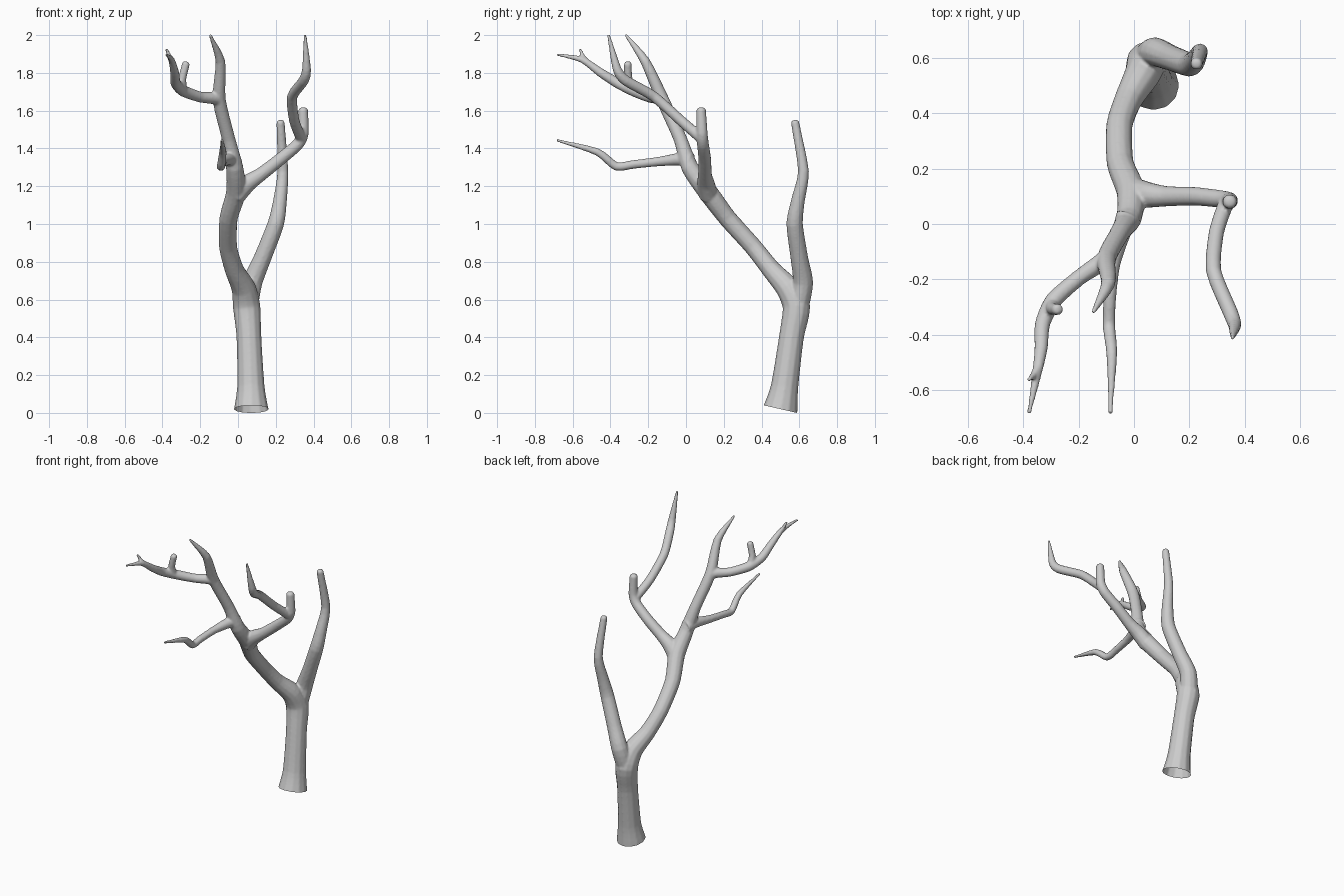
import bpy, bmesh, math
from mathutils import Vector

if "Cube" in bpy.data.objects:
    bpy.data.objects.remove(bpy.data.objects["Cube"])

SIDES = 12
bm = bmesh.new()


def resample(pts, n=4):
    """Smooth a path of (x, y, z, radius) points."""
    p = [Vector(q) for q in pts]
    p = [2 * p[0] - p[1]] + p + [2 * p[-1] - p[-2]]
    out = []
    for i in range(1, len(p) - 2):
        a, b, c, d = p[i - 1:i + 3]
        for k in range(n):
            t = k / n
            curve = b + 0.5 * t * (c - a + t * (2 * a - 5 * b + 4 * c - d + t * (3 * (b - c) + d - a)))
            out.append(curve.lerp(b.lerp(c, t), 0.35))
    out.append(p[-2])
    return out


def branch(pts):
    """Closed tapered tube along a path, with a slightly rounded end."""
    path = resample(pts)
    last, prev = path[-1], path[-2]
    step = (last.to_3d() - prev.to_3d()).normalized() * last.w * 0.5
    path.append(Vector((*(last.to_3d() + step), last.w * 0.6)))
    side, rings = Vector((1, 0, 0)), []
    for i, q in enumerate(path):
        tan = (path[min(i + 1, len(path) - 1)].to_3d() - path[max(i - 1, 0)].to_3d()).normalized()
        side = (side - tan * side.dot(tan)).normalized()
        up = tan.cross(side)
        r = max(q.w, 0.007) + 0.001
        rings.append([bm.verts.new(q.to_3d() + r * (math.cos(a) * side + math.sin(a) * up))
                      for a in (2 * math.pi * k / SIDES for k in range(SIDES))])
    for lo, hi in zip(rings, rings[1:]):
        for k in range(SIDES):
            j = (k + 1) % SIDES
            bm.faces.new((lo[k], lo[j], hi[j], hi[k]))
    bm.faces.new(rings[0][::-1])
    bm.faces.new(rings[-1])


# trunk and main leader up to the highest left tip
branch([(.073, .485, -.05, .107), (.07, .50, .02, .091), (.068, .522, .14, .072), (.058, .558, .40, .065),
        (.046, .585, .56, .072), (.03, .54, .66, .064), (-.02, .45, .76, .05), (-.053, .355, .88, .047),
        (-.05, .22, 1.03, .048), (-.01, .115, 1.17, .052), (-.018, .02, 1.30, .045),
        (-.05, -.03, 1.45, .035), (-.10, -.125, 1.66, .034), (-.093, -.215, 1.86, .025), (-.147, -.318, 2.0, .007)])
# tall back shoot
branch([(.046, .59, .55, .058), (.075, .62, .69, .053), (.13, .60, .82, .046), (.20, .575, 1.0, .043),
        (.222, .592, 1.12, .036), (.238, .622, 1.28, .028), (.225, .577, 1.54, .021)])
# right limb ending in a cut stub
branch([(-.01, .12, 1.15, .05), (.05, .105, 1.215, .046), (.12, .10, 1.262, .036), (.22, .10, 1.34, .033),
        (.315, .09, 1.42, .031), (.345, .085, 1.48, .029), (.345, .08, 1.605, .025)])
# upswept twig from the right limb
branch([(.335, .085, 1.45, .028), (.297, -.03, 1.55, .027), (.287, -.17, 1.675, .027),
        (.348, -.32, 1.76, .027), (.363, -.365, 1.82, .023), (.355, -.41, 2.0, .007)])
# upper left limb
branch([(-.095, -.115, 1.64, .03), (-.12, -.14, 1.665, .032), (-.20, -.195, 1.672, .028), (-.29, -.275, 1.705, .03),
        (-.33, -.36, 1.745, .027), (-.335, -.45, 1.80, .023), (-.352, -.55, 1.87, .016), (-.378, -.68, 1.897, .006)])
# small stub and twig on the upper left limb
branch([(-.295, -.285, 1.70, .026), (-.295, -.305, 1.77, .021), (-.275, -.308, 1.85, .02)])
branch([(-.345, -.515, 1.85, .016), (-.362, -.545, 1.885, .012), (-.378, -.56, 1.925, .007)])
# low forward limb
branch([(-.02, .03, 1.33, .045), (-.045, -.03, 1.343, .034), (-.075, -.15, 1.33, .024), (-.088, -.28, 1.315, .022),
        (-.09, -.37, 1.305, .022), (-.08, -.47, 1.382, .019), (-.085, -.682, 1.443, .006)])

bmesh.ops.recalc_face_normals(bm, faces=bm.faces)
mesh = bpy.data.meshes.new("bare_tree")
bm.to_mesh(mesh)
bm.free()
tree = bpy.data.objects.new("bare_tree", mesh)
bpy.context.collection.objects.link(tree)

# fuse the branches into one skin and soften the forks
rem = tree.modifiers.new("fuse", 'REMESH')
rem.mode = 'VOXEL'
rem.voxel_size = 0.0065
smooth = tree.modifiers.new("soften", 'SMOOTH')
smooth.factor = 0.5
smooth.iterations = 5
fused = bpy.data.meshes.new_from_object(tree.evaluated_get(bpy.context.evaluated_depsgraph_get()))
tree.modifiers.clear()

# slanted open cut at the foot
bm = bmesh.new()
bm.from_mesh(fused)
bmesh.ops.bisect_plane(bm, geom=bm.verts[:] + bm.edges[:] + bm.faces[:],
                       plane_co=(.07, .50, .02), plane_no=(0, .04, .175), clear_inner=True)
for f in bm.faces:
    f.smooth = True
bm.to_mesh(fused)
bm.free()
tree.data = fused
